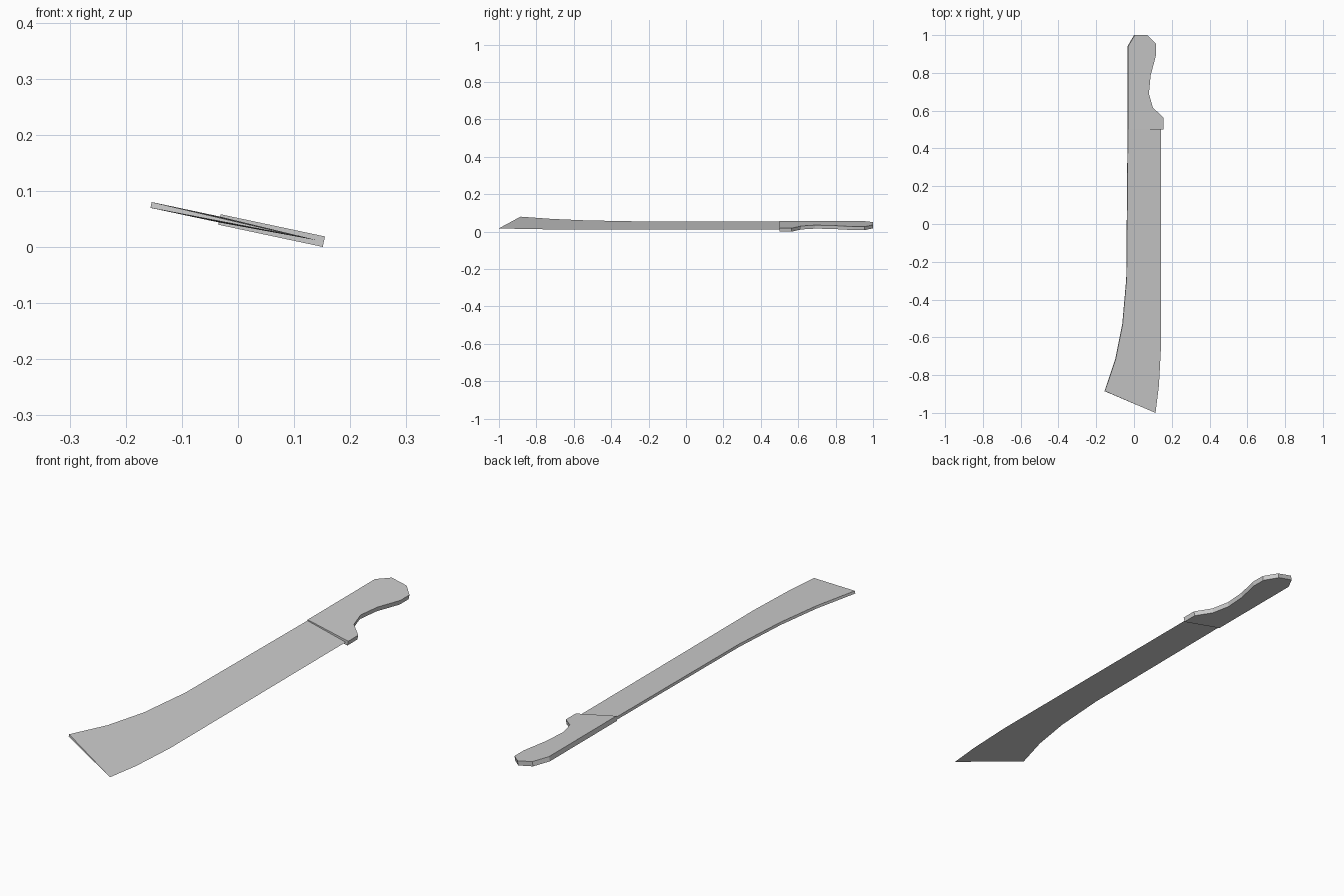
import bpy, bmesh, math

cube = bpy.data.objects.get("Cube")
if cube:
    bpy.data.objects.remove(cube, do_unlink=True)

TILT = math.radians(12)
HANDLE_HALF = 0.0095
BLADE_HALF = 0.0053

grey = bpy.data.materials.new("plain_grey")
grey.use_nodes = True
colour = (0.6, 0.6, 0.6, 1)
grey.diffuse_color = colour
grey.node_tree.nodes["Principled BSDF"].inputs["Base Color"].default_value = colour


def flat(x, y, z):
    """Point in the tilted plane, given its position seen from above."""
    return (x / math.cos(TILT), y, z)


def finish(name, bm):
    bmesh.ops.recalc_face_normals(bm, faces=bm.faces)
    mesh = bpy.data.meshes.new(name)
    bm.to_mesh(mesh)
    bm.free()
    mesh.materials.append(grey)
    obj = bpy.data.objects.new(name, mesh)
    obj.rotation_euler.y = TILT
    obj.location.z = 0.042
    bpy.context.collection.objects.link(obj)


# Handle: an extruded grip outline
outline = [(-0.033, 0.5), (0.153, 0.5), (0.153, 0.565), (0.098, 0.616),
           (0.077, 0.69), (0.086, 0.786), (0.115, 0.895), (0.115, 0.955),
           (0.07, 1.0), (0.002, 1.0), (-0.033, 0.94)]
bm = bmesh.new()
base = bm.faces.new([bm.verts.new(flat(x, y, -HANDLE_HALF)) for x, y in outline])
top = bmesh.ops.extrude_face_region(bm, geom=[base], use_keep_orig=True)["geom"]
bmesh.ops.translate(bm, vec=(0, 0, 2 * HANDLE_HALF),
                    verts=[v for v in top if isinstance(v, bmesh.types.BMVert)])
finish("handle", bm)

# Blade: a wedge, thick along the spine and closing to a sharp edge
spine = [(-0.033, 0.51), (-0.04, -0.29), (-0.061, -0.53), (-0.098, -0.715), (-0.155, -0.885)]
edge = [(0.143, 0.51), (0.143, -0.3), (0.143, -0.65), (0.132, -0.855), (0.114, -1.0)]
bm = bmesh.new()
upper = [bm.verts.new(flat(x, y, BLADE_HALF)) for x, y in spine]
lower = [bm.verts.new(flat(x, y, -BLADE_HALF)) for x, y in spine]
sharp = [bm.verts.new(flat(x, y, 0)) for x, y in edge]
rails = [upper, lower, sharp]
for a, b in zip(rails, rails[1:] + rails[:1]):
    for i in range(len(spine) - 1):
        bm.faces.new((a[i], a[i + 1], b[i + 1], b[i]))
for end in (0, -1):
    bm.faces.new([rail[end] for rail in rails])
finish("blade", bm)
